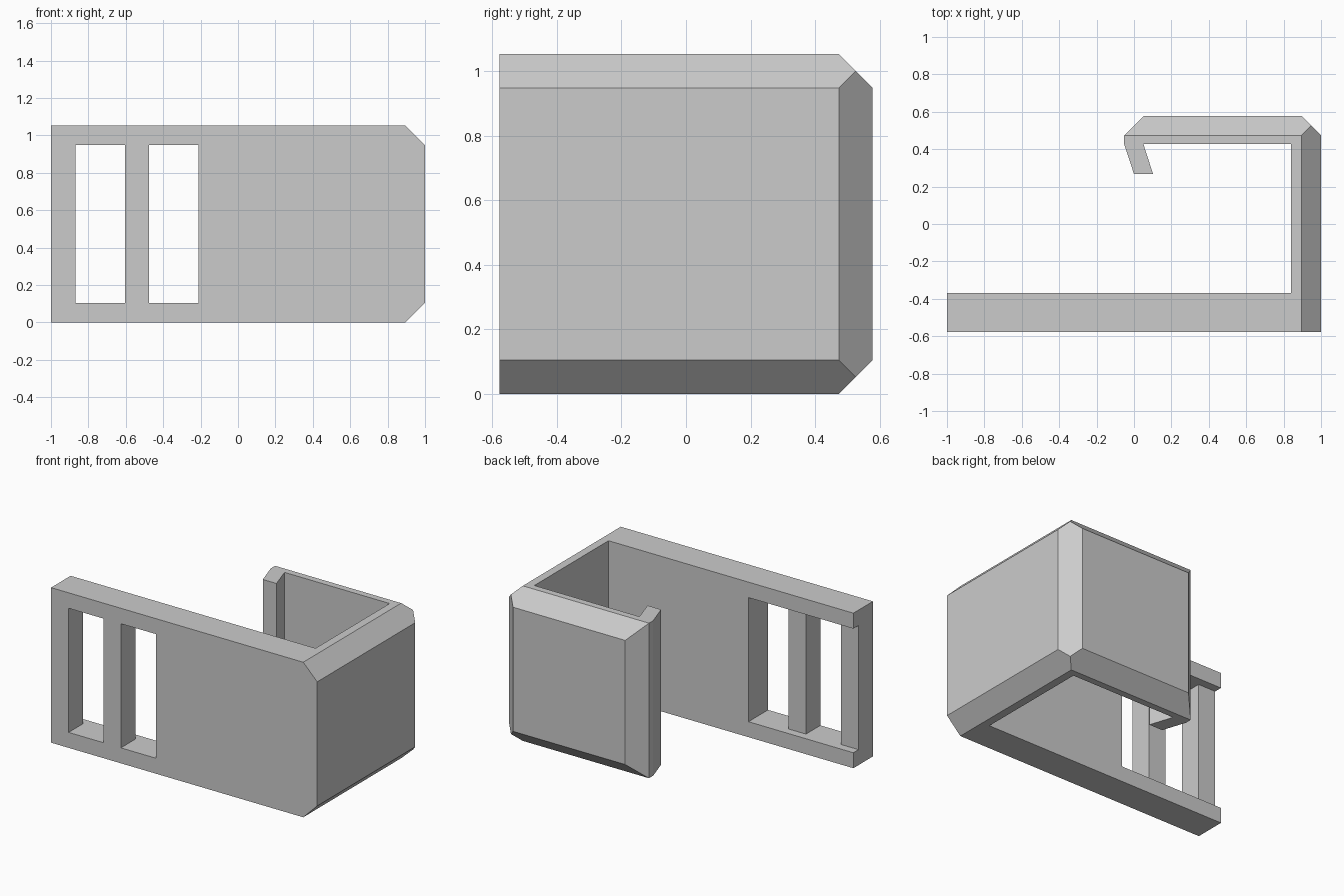
import bpy, bmesh
from mathutils import Vector

cube = bpy.data.objects.get("Cube")
if cube:
    bpy.data.objects.remove(cube, do_unlink=True)

H, X, Y, C = 1.053, 1.0, 0.578, 0.105  # height, half width, half depth, chamfer

grey = bpy.data.materials.new("plain grey")
grey.use_nodes = True
color = (0.6, 0.6, 0.6, 1)
grey.diffuse_color = color
grey.node_tree.nodes["Principled BSDF"].inputs["Base Color"].default_value = color


def make_object(name, bm):
    bmesh.ops.recalc_face_normals(bm, faces=bm.faces)
    mesh = bpy.data.meshes.new(name)
    bm.to_mesh(mesh)
    bm.free()
    mesh.materials.append(grey)
    ob = bpy.data.objects.new(name, mesh)
    bpy.context.collection.objects.link(ob)
    return ob


def chamfer(bm, point, normal):
    """Slice off everything beyond a plane and cap the cut."""
    geom = bm.verts[:] + bm.edges[:] + bm.faces[:]
    bmesh.ops.bisect_plane(bm, geom=geom, dist=1e-4, plane_co=Vector(point),
                           plane_no=Vector(normal), clear_outer=True)
    bmesh.ops.holes_fill(bm, edges=[e for e in bm.edges if e.is_boundary])


def cut(target, cutter):
    cutter.hide_render = True
    cutter.hide_viewport = True
    cutter.display_type = 'WIRE'
    mod = target.modifiers.new(cutter.name, 'BOOLEAN')
    mod.operation = 'DIFFERENCE'
    mod.solver = 'EXACT'
    mod.object = cutter


def box(name, x0, x1, y0, y1, z0, z1):
    bm = bmesh.new()
    bmesh.ops.create_cube(bm, size=1)
    bmesh.ops.scale(bm, vec=(x1 - x0, y1 - y0, z1 - z0), verts=bm.verts)
    bmesh.ops.translate(bm, vec=((x0 + x1) / 2, (y0 + y1) / 2, (z0 + z1) / 2), verts=bm.verts)
    return make_object(name, bm)


# Wrapped body: front plate, side wall, back wall and bent hook in one plan
plan = [(-X, -Y), (X, -Y), (X, Y - C), (X - C, Y), (0.052, Y), (-0.053, Y - C),
        (-0.053, 0.428), (0, 0.267), (0.102, 0.267), (0.05, 0.428),
        (0.84, 0.428), (0.84, -0.368), (-X, -0.368)]
bm = bmesh.new()
base = bm.faces.new([bm.verts.new((x, y, 0)) for x, y in plan])
extruded = bmesh.ops.extrude_face_region(bm, geom=[base])["geom"]
bmesh.ops.translate(bm, vec=(0, 0, H),
                    verts=[g for g in extruded if isinstance(g, bmesh.types.BMVert)])

# Chamfers along the top and bottom of the side and back walls
for z, up in ((H - C, 1), (C, -1)):
    chamfer(bm, (X, 0, z), (1, 0, up))
    chamfer(bm, (0, Y, z), (0, 1, up))
body = make_object("bracket_body", bm)

# Strap slots, and the shallow channel behind their bars
for name, x0, x1 in (("outer_slot", -0.868, -0.605), ("inner_slot", -0.475, -0.212)):
    cut(body, box(name, x0, x1, -0.7, -0.3, C, H - C))
cut(body, box("strap_channel", -1.1, -0.212, -0.423, -0.3, C, H - C))

# Round shallow recess in the front
bm = bmesh.new()
bmesh.ops.create_cone(bm, cap_ends=True, segments=64, radius1=0.29, radius2=0.29, depth=0.1)
for v in bm.verts:
    v.co = (v.co.x + 0.578, v.co.z - Y, v.co.y + H / 2)
cut(body, make_object("round_recess", bm))
